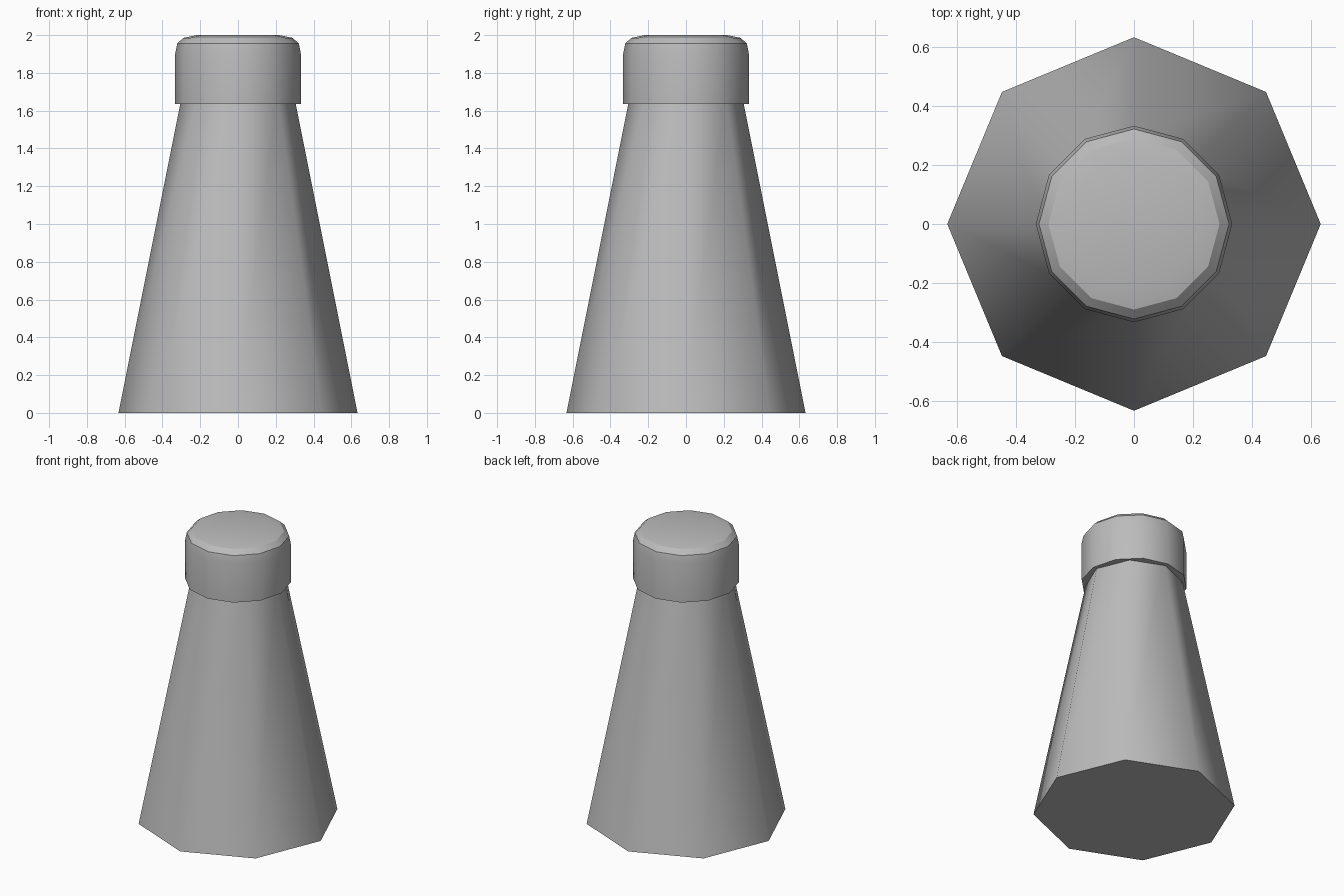
import bpy, math

cube = bpy.data.objects.get("Cube")
if cube:
    bpy.data.objects.remove(cube, do_unlink=True)

grey = bpy.data.materials.new("plain grey")
grey.use_nodes = True
COLOUR = (0.5, 0.5, 0.5, 1)
grey.diffuse_color = COLOUR
grey.node_tree.nodes["Principled BSDF"].inputs["Base Color"].default_value = COLOUR


def lathe(name, profile, sides, smooth_angle):
    """Closed solid from (radius, height) rings, with a corner on each axis."""
    verts, faces = [], []
    for r, z in profile:
        for i in range(sides):
            a = math.tau * i / sides
            verts.append((r * math.cos(a), r * math.sin(a), z))
    for k in range(len(profile) - 1):
        for i in range(sides):
            j = (i + 1) % sides
            a, b = k * sides, (k + 1) * sides
            faces.append((a + i, a + j, b + j, b + i))
    faces.append(tuple(reversed(range(sides))))
    faces.append(tuple(range(len(verts) - sides, len(verts))))
    mesh = bpy.data.meshes.new(name)
    mesh.from_pydata(verts, [], faces)
    mesh.materials.append(grey)
    obj = bpy.data.objects.new(name, mesh)
    bpy.context.collection.objects.link(obj)
    bpy.ops.object.select_all(action='DESELECT')
    obj.select_set(True)
    bpy.context.view_layer.objects.active = obj
    bpy.ops.object.shade_smooth_by_angle(angle=math.radians(smooth_angle))
    return obj


# Tapered eight-sided body, its neck running up into the cap
lathe("body", [(0.633, 0), (0.293, 1.7)], 8, 60)

# Twelve-sided cap with a rounded top edge
lathe("cap", [(0.333, 1.635), (0.333, 1.9), (0.322, 1.955),
              (0.29, 1.985), (0.22, 2.0)], 12, 30.5)
